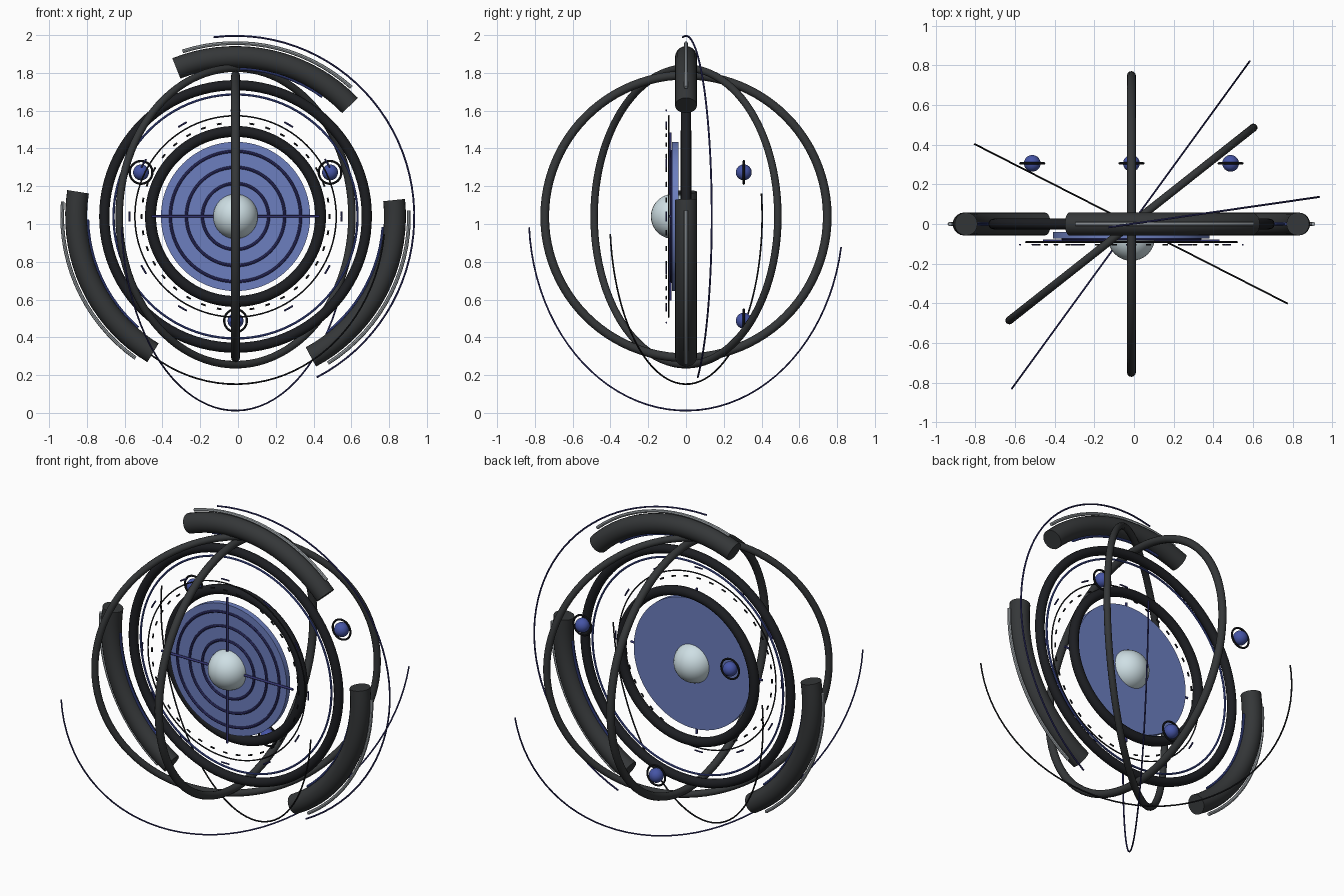
import bpy, bmesh
from math import sin, cos, pi, radians
from mathutils import Matrix

if "Cube" in bpy.data.objects:
    bpy.data.objects.remove(bpy.data.objects["Cube"])

CX, CZ = -0.013, 1.04


def material(name, rgb):
    m = bpy.data.materials.new(name)
    m.diffuse_color = (*rgb, 1)
    m.use_nodes = True
    m.node_tree.nodes["Principled BSDF"].inputs["Base Color"].default_value = m.diffuse_color
    return m


BLACK = material("black_metal", (0.012, 0.013, 0.016))
DARK = material("dark_metal", (0.035, 0.038, 0.04))
SILVER = material("silver", (0.35, 0.38, 0.4))
BLUE = material("blue", (0.06, 0.09, 0.38))
NAVY = material("navy", (0.035, 0.035, 0.17))
PANEL = material("blue_panel", (0.15, 0.21, 0.52))
PALE = material("pale_core", (0.62, 0.74, 0.78))


def finish(name, bm, mat, loc, yaw=0):
    bmesh.ops.recalc_face_normals(bm, faces=bm.faces)
    me = bpy.data.meshes.new(name)
    bm.to_mesh(me)
    bm.free()
    me.materials.append(mat)
    ob = bpy.data.objects.new(name, me)
    bpy.context.collection.objects.link(ob)
    ob.location = loc
    ob.rotation_euler[2] = radians(yaw)
    bpy.ops.object.select_all(action='DESELECT')
    ob.select_set(True)
    bpy.context.view_layer.objects.active = ob
    bpy.ops.object.shade_smooth_by_angle(angle=radians(40))
    return ob


def tube(name, R, r, mat, spans=((0, 360),), y=0, yaw=0, sides=12, at=(CX, CZ)):
    """Round tube swept along arcs of a circle standing in the xz plane."""
    bm = bmesh.new()
    for a0, a1 in spans:
        full = abs(a1 - a0) >= 360
        n = max(2, int(abs(a1 - a0) / 3.75))
        loops = []
        for i in range(n if full else n + 1):
            a = radians(a0 + (a1 - a0) * i / n)
            loop = []
            for k in range(sides):
                b = 2 * pi * k / sides
                d = R + r * cos(b)
                loop.append(bm.verts.new((d * cos(a), r * sin(b), d * sin(a))))
            loops.append(loop)
        for i in range(n):
            p, q = loops[i], loops[(i + 1) % len(loops)]
            for k in range(sides):
                j = (k + 1) % sides
                bm.faces.new((p[k], p[j], q[j], q[k]))
        if not full:
            bm.faces.new(loops[0])
            bm.faces.new(loops[-1])
    return finish(name, bm, mat, (at[0], y, at[1]), yaw)


def ball(name, r, mat, loc):
    bm = bmesh.new()
    bmesh.ops.create_uvsphere(bm, u_segments=32, v_segments=20, radius=r)
    return finish(name, bm, mat, loc)


def cylinder(name, r, depth, mat, y, axis, sides):
    bm = bmesh.new()
    rot = {'X': Matrix.Rotation(pi / 2, 4, 'Y'), 'Y': Matrix.Rotation(pi / 2, 4, 'X'),
           'Z': Matrix.Identity(4)}[axis]
    bmesh.ops.create_cone(bm, cap_ends=True, segments=sides, radius1=r, radius2=r,
                          depth=depth, matrix=rot)
    return finish(name, bm, mat, (CX, y, CZ))


# Main rings
tube("outer_ring", 0.695, 0.027, BLACK)
tube("outer_ring_glow", 0.646, 0.006, BLUE, sides=8)
tube("inner_ring", 0.45, 0.029, BLACK)
tube("tilted_gimbal_ring", 0.785, 0.02, DARK, yaw=38.3)
tube("cross_gimbal_ring", 0.748, 0.023, DARK, yaw=90)

# Three armoured arc segments with outer trim and inner glow line
for i, start in enumerate((44.1, 171.1, 298.2)):
    end = start + 67.7
    tube(f"armour_arc_{i}", 0.844, 0.058, DARK, [(start, end)], sides=20)
    tube(f"armour_trim_{i}", 0.918, 0.01, SILVER, [(start + 4, end - 4)], sides=8)
    tube(f"armour_glow_{i}", 0.782, 0.007, BLUE, [(start + 10, end - 10)], sides=8)

# Thin open orbit arcs
tube("orbit_arc_large", 1.028, 0.0045, NAVY, [(183.2, 350.9)], yaw=54, sides=8)
tube("orbit_arc_small", 0.888, 0.0045, BLACK, [(172.1, 353.9)], yaw=-27, sides=8)
tube("orbit_arc_upper", 0.956, 0.005, NAVY, [(-63, 97)], yaw=8.2, sides=8)

# Central disc, its grooves, crosshair and core
cylinder("disc", 0.395, 0.034, PANEL, -0.057, 'Y', 96)
for i, R in enumerate((0.345, 0.26, 0.175)):
    tube(f"disc_ring_{i}", R, 0.008, NAVY, y=-0.076, sides=8)
cylinder("crosshair_horizontal", 0.007, 0.89, NAVY, -0.084, 'X', 10)
cylinder("crosshair_vertical", 0.007, 0.89, NAVY, -0.084, 'Z', 10)
ball("core", 0.119, PALE, (CX, -0.067, CZ))

# Thin dial ring with short and long tick marks
tube("dial_ring", 0.533, 0.004, BLACK, y=-0.091, sides=8)
tube("dial_short_ticks", 0.497, 0.005, BLACK,
     [(a - 1.5, a + 1.5) for a in range(0, 360, 10)], y=-0.104, sides=6)
tube("dial_long_ticks", 0.562, 0.005, NAVY,
     [(a - 2.7, a + 2.7) for a in range(0, 360, 30)], y=-0.104, sides=6)

# Satellites behind, each with a small halo ring
for i, a in enumerate((25, 155, 270)):
    x, z = CX + 0.552 * cos(radians(a)), CZ + 0.552 * sin(radians(a))
    ball(f"satellite_{i}", 0.042, BLUE, (x, 0.306, z))
    tube(f"satellite_halo_{i}", 0.06, 0.006, BLACK, y=0.306, sides=8, at=(x, z))
